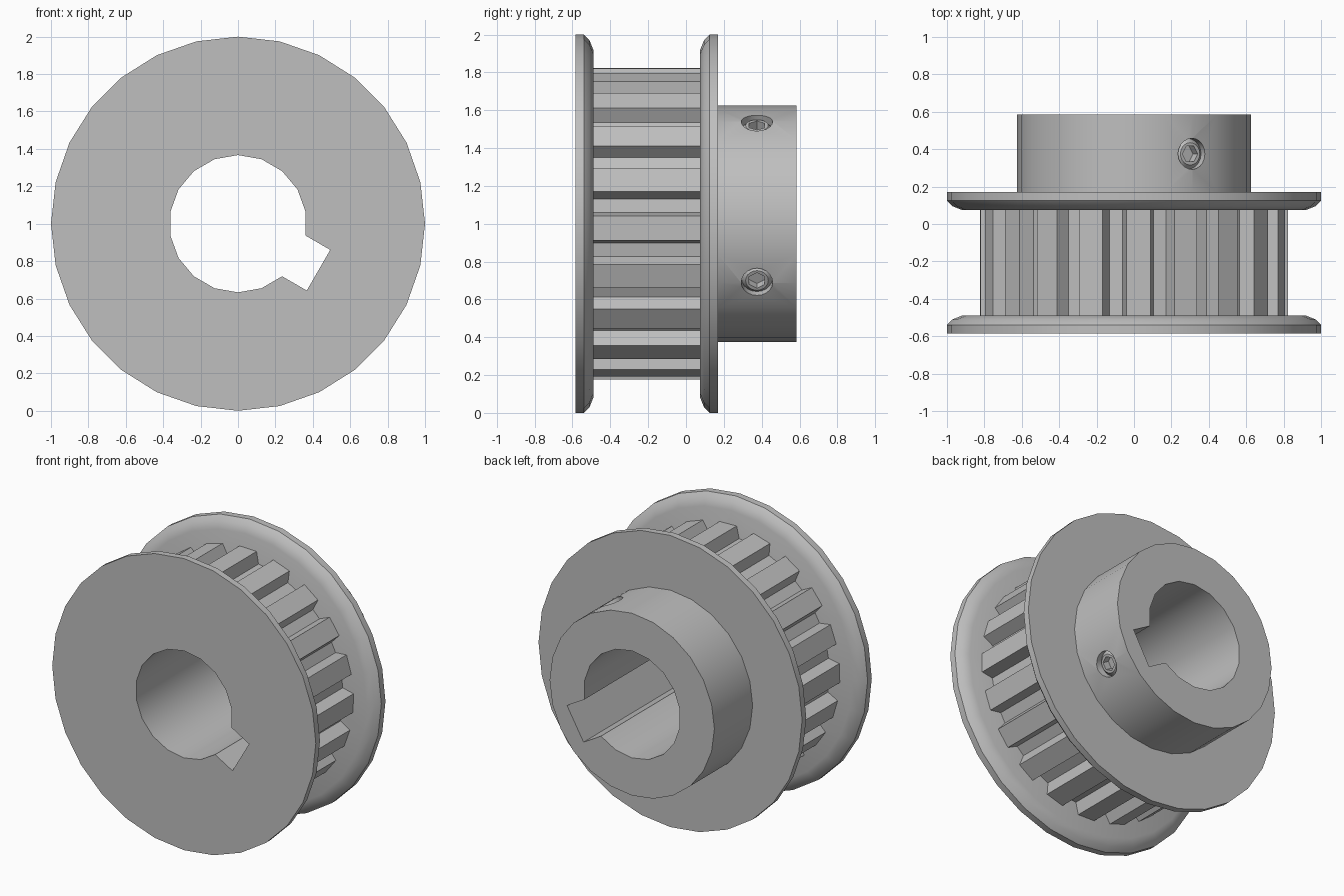
import bpy, bmesh
from math import sin, cos, radians
from mathutils import Matrix, Vector

if "Cube" in bpy.data.objects:
    bpy.data.objects.remove(bpy.data.objects["Cube"], do_unlink=True)

steel = bpy.data.materials.new("grey_steel")
steel.use_nodes = True
GREY = (0.52, 0.52, 0.52, 1)
steel.diffuse_color = GREY
steel.node_tree.nodes["Principled BSDF"].inputs["Base Color"].default_value = GREY

AXLE_Z = 1.0
KEY_ANGLE = 120


def at(radius, degrees):
    """Point around the axle, measured clockwise from the top."""
    a = radians(degrees)
    return radius * sin(a), AXLE_Z + radius * cos(a)


def circle(radius, sides):
    return [at(radius, 360 * i / sides) for i in range(sides)]


def finish(name, bm):
    bmesh.ops.recalc_face_normals(bm, faces=bm.faces)
    mesh = bpy.data.meshes.new(name)
    bm.to_mesh(mesh)
    bm.free()
    mesh.materials.append(steel)
    obj = bpy.data.objects.new(name, mesh)
    bpy.context.collection.objects.link(obj)
    return obj


def loft(name, rings):
    """Solid through (y, outline) sections along the axle."""
    bm = bmesh.new()
    loops = [[bm.verts.new((x, y, z)) for x, z in pts] for y, pts in rings]
    for a, b in zip(loops, loops[1:]):
        n = len(a)
        for i in range(n):
            bm.faces.new((a[i], a[(i + 1) % n], b[(i + 1) % n], b[i]))
    bm.faces.new(loops[0])
    bm.faces.new(loops[-1])
    return finish(name, bm)


def lathe(name, profile, sides):
    return loft(name, [(y, circle(r, sides)) for y, r in profile])


def radial(name, degrees, sections, sides):
    """Stack of cones pointing outward through the hub; sections are (distance, radius)."""
    bm = bmesh.new()
    turn = Matrix.Translation((0, SCREW_Y, AXLE_Z)) @ Matrix.Rotation(radians(degrees), 4, 'Y')
    loops = [[bm.verts.new(turn @ Vector((r * cos(radians(360 * i / sides)),
                                          r * sin(radians(360 * i / sides)), d)))
              for i in range(sides)] for d, r in sections]
    for a, b in zip(loops, loops[1:]):
        for i in range(sides):
            j = (i + 1) % sides
            bm.faces.new((a[i], a[j], b[j], b[i]))
    bm.faces.new(loops[0])
    bm.faces.new(loops[-1])
    return finish(name, bm)


def cut(obj, cutter):
    cutter.hide_render = True
    mod = obj.modifiers.new("cut", 'BOOLEAN')
    mod.object = cutter
    mod.operation = 'DIFFERENCE'
    mod.solver = 'EXACT'
    bpy.context.view_layer.objects.active = obj
    bpy.ops.object.modifier_apply(modifier=mod.name)


def smooth(obj):
    bpy.ops.object.select_all(action='DESELECT')
    obj.select_set(True)
    bpy.context.view_layer.objects.active = obj
    bpy.ops.object.shade_smooth_by_angle(angle=radians(30))


# Flanges, rounded on the side facing the belt
FLANGE = [(0, 1.0), (0.045, 1.0), (0.075, 0.97), (0.095, 0.92)]
front_flange = lathe("front_flange", [(-0.585 + d, r) for d, r in FLANGE], 28)
back_flange = lathe("back_flange", [(0.17 - d, r) for d, r in FLANGE], 28)

# Toothed belt ring
TEETH = 20
outline = []
for i in range(TEETH):
    gap = -7.35 + i * 360 / TEETH
    outline += [at(0.825, gap - 4.5), at(0.745, gap - 2.7),
                at(0.745, gap + 2.7), at(0.825, gap + 4.5)]
toothed_ring = loft("toothed_ring", [(-0.49, outline), (0.075, outline)])

# Hub at the back
hub = lathe("hub", [(0.17, 0.625), (0.585, 0.625)], 24)

# Bore with keyway, cut through every part
BORE = 0.367
key = radians(KEY_ANGLE)
reach, half = Vector((sin(key), cos(key))) * 0.497, Vector((-cos(key), sin(key))) * 0.1255
corners = [(reach.x + s * half.x, AXLE_Z + reach.y + s * half.y) for s in (1, -1)]
bore = []
for i in range(18):
    bore += corners if i * 20 == KEY_ANGLE else [at(BORE, i * 20)]
bore_cutter = loft("bore_cutter", [(-0.8, bore), (0.8, bore)])
for part in (front_flange, back_flange, toothed_ring, hub):
    cut(part, bore_cutter)

# Two set screws with hexagonal sockets
SCREW_Y = 0.375
cutters = [bore_cutter]
screws = []
for label, angle in (("upper", 30), ("keyway", KEY_ANGLE)):
    hole = radial("hole_cutter", angle, [(0.53, 0.083), (0.7, 0.083)], 20)
    cut(hub, hole)
    screw = radial(label + "_set_screw", angle,
                   [(0.53, 0.082), (0.575, 0.082), (0.6, 0.06)], 20)
    socket = radial("socket_cutter", angle, [(0.55, 0.047), (0.7, 0.047)], 6)
    cut(screw, socket)
    screws.append(screw)
    cutters += [hole, socket]

for cutter in cutters:
    bpy.data.objects.remove(cutter, do_unlink=True)
for part in [front_flange, back_flange, toothed_ring, hub] + screws:
    smooth(part)
